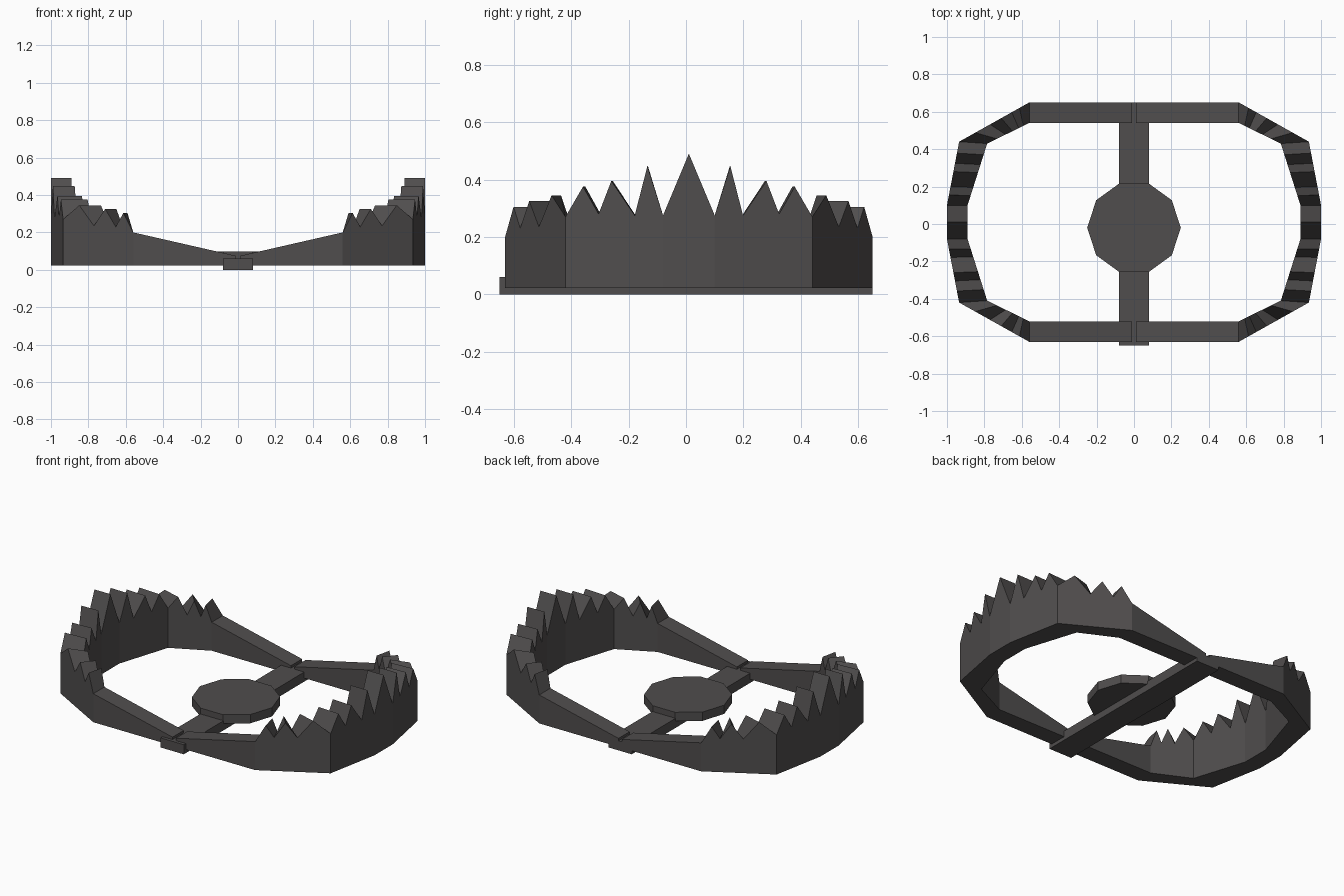
import bpy, bmesh, math

if "Cube" in bpy.data.objects:
    bpy.data.objects.remove(bpy.data.objects["Cube"])

# plan outline of a quarter jaw: pivot end -> middle of the jaw
OUTER = [(0.012, 0.64), (0.56, 0.64), (0.935, 0.43), (1.0, 0.09), (1.0, 0.0)]
INNER = [(0.012, 0.53), (0.56, 0.53), (0.785, 0.42), (0.89, 0.09), (0.89, 0.0)]
# (position along outline, top height): sloping arm, then growing teeth
TOP = [(0, 0.075), (1, 0.2), (1.14, 0.305), (1.25, 0.23), (1.40, 0.325),
       (1.56, 0.235), (1.77, 0.345), (2, 0.27), (2.18, 0.375), (2.34, 0.28),
       (2.47, 0.395), (2.71, 0.275), (2.84, 0.447), (3, 0.275), (4, 0.49)]
BASE, JAW_Y = 0.022, 0.01


def along(path, s):
    i = min(int(s), len(path) - 2)
    (ax, ay), (bx, by) = path[i], path[i + 1]
    t = s - i
    return ax + (bx - ax) * t, ay + (by - ay) * t


def finish(bm, name):
    bmesh.ops.recalc_face_normals(bm, faces=bm.faces)
    mesh = bpy.data.meshes.new(name)
    bm.to_mesh(mesh)
    bm.free()
    obj = bpy.data.objects.new(name, mesh)
    bpy.context.collection.objects.link(obj)
    return obj


def jaw(name, side):
    bm = bmesh.new()
    stations = [(s, z, 1) for s, z in TOP] + [(s, z, -1) for s, z in TOP[-2::-1]]
    rings = []
    for s, z, sy in stations:
        (ox, oy), (ix, iy) = along(OUTER, s), along(INNER, s)
        rings.append([bm.verts.new((side * x, sy * y + JAW_Y, h)) for x, y, h in
                      ((ox, oy, BASE), (ox, oy, z), (ix, iy, z), (ix, iy, BASE))])
    for a, b in zip(rings, rings[1:]):
        for k in range(4):
            n = (k + 1) % 4
            bm.faces.new((a[k], a[n], b[n], b[k]))
    bm.faces.new(rings[0])
    bm.faces.new(rings[-1])
    return finish(bm, name)


# toothed jaws
jaw("right_jaw", 1)
jaw("left_jaw", -1)

# base bar
bm = bmesh.new()
bmesh.ops.create_cube(bm, size=1)
bmesh.ops.scale(bm, vec=(0.16, 1.3, 0.06), verts=bm.verts)
bmesh.ops.translate(bm, vec=(0, 0, 0.03), verts=bm.verts)
finish(bm, "base_bar")

# ten-sided trigger plate
bm = bmesh.new()
ring = [bm.verts.new((0.25 * math.cos(i * math.pi / 5),
                      0.25 * math.sin(i * math.pi / 5) - 0.02, 0.042)) for i in range(10)]
face = bm.faces.new(ring)
ext = bmesh.ops.extrude_face_region(bm, geom=[face], use_keep_orig=True)
bmesh.ops.translate(bm, vec=(0, 0, 0.055),
                    verts=[v for v in ext["geom"] if isinstance(v, bmesh.types.BMVert)])
finish(bm, "trigger_plate")

# dark metal
metal = bpy.data.materials.new("dark_metal")
metal.diffuse_color = (0.08, 0.075, 0.075, 1)
metal.use_nodes = True
metal.node_tree.nodes["Principled BSDF"].inputs["Base Color"].default_value = metal.diffuse_color
for obj in bpy.context.collection.objects:
    obj.data.materials.append(metal)
